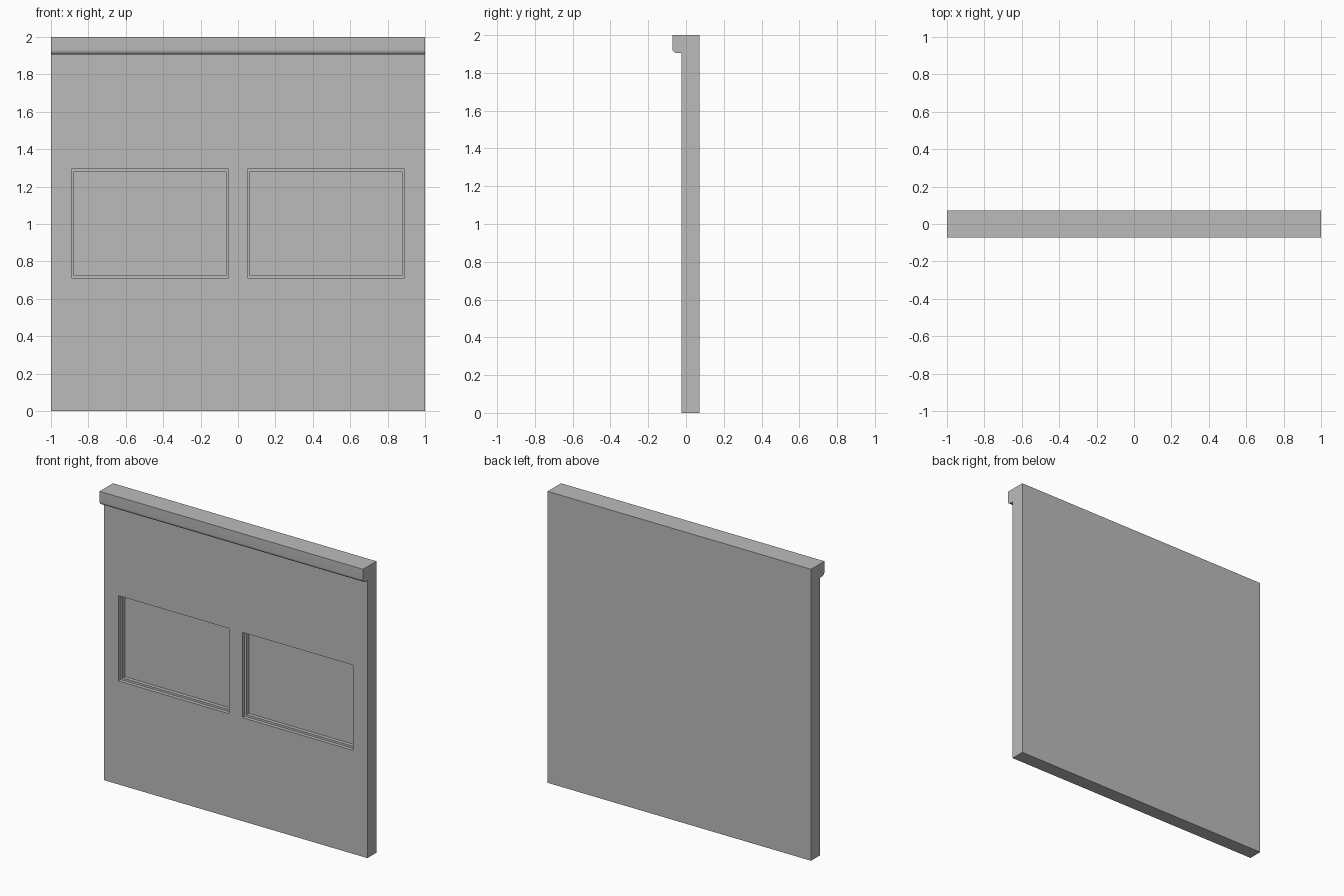
import bpy, bmesh
from math import sin, cos, pi, radians
from mathutils import Vector

cube = bpy.data.objects.get("Cube")
if cube:
    bpy.data.objects.remove(cube, do_unlink=True)

HALF_WIDTH, HEIGHT = 1.0, 2.0
BACK, WALL_FRONT, LEDGE_FRONT = 0.0725, -0.025, -0.0725
LEDGE_BOTTOM, RADIUS = 1.905, 0.025
PANEL_X, PANEL_Z = (0.05, 0.89), (0.71, 1.295)
STEP_WIDTH, STEP_DEPTH = 0.02, 0.025

# Plain grey finish
grey = bpy.data.materials.new("grey")
grey.use_nodes = True
colour = (0.5, 0.5, 0.5, 1)
grey.diffuse_color = colour
grey.node_tree.nodes["Principled BSDF"].inputs["Base Color"].default_value = colour

# Side profile (y, z): slab with an overhanging ledge, rounded underneath
profile = [(BACK, 0), (BACK, HEIGHT), (LEDGE_FRONT, HEIGHT)]
for i in range(9):
    a = pi / 2 * i / 8
    profile.append((LEDGE_FRONT + RADIUS * (1 - cos(a)),
                    LEDGE_BOTTOM + RADIUS * (1 - sin(a))))
profile += [(WALL_FRONT, LEDGE_BOTTOM), (WALL_FRONT, 0)]

bm = bmesh.new()
end = bm.faces.new([bm.verts.new((-HALF_WIDTH, y, z)) for y, z in profile])
extruded = bmesh.ops.extrude_face_region(bm, geom=[end])["geom"]
bmesh.ops.translate(bm, vec=(2 * HALF_WIDTH, 0, 0),
                    verts=[v for v in extruded if isinstance(v, bmesh.types.BMVert)])
bmesh.ops.recalc_face_normals(bm, faces=bm.faces)


def front_faces():
    return [f for f in bm.faces if f.normal.y < -0.99
            and abs(f.calc_center_median().y - WALL_FRONT) < 0.001]


def cut_front(point, normal):
    """Score a straight line across the front of the slab."""
    faces = front_faces()
    geom = faces + list({e for f in faces for e in f.edges})
    geom += list({v for f in faces for v in f.verts})
    bmesh.ops.bisect_plane(bm, geom=geom, plane_co=point, plane_no=normal)


for z in PANEL_Z:
    cut_front(Vector((0, 0, z)), Vector((0, 0, 1)))
for x in PANEL_X:
    for side in (-1, 1):
        cut_front(Vector((side * x, 0, 0)), Vector((1, 0, 0)))

# Two stepped recessed panels
panels = []
for f in front_faces():
    c = f.calc_center_median()
    if PANEL_X[0] < abs(c.x) < PANEL_X[1] and PANEL_Z[0] < c.z < PANEL_Z[1]:
        panels.append(f)
for thickness, depth in ((0, STEP_DEPTH), (STEP_WIDTH, 0), (0, STEP_DEPTH)):
    bmesh.ops.inset_individual(bm, faces=panels, thickness=thickness, depth=-depth)
bm.normal_update()

mesh = bpy.data.meshes.new("wall_panel")
bm.to_mesh(mesh)
bm.free()
mesh.materials.append(grey)
wall = bpy.data.objects.new("wall_panel", mesh)
bpy.context.collection.objects.link(wall)

bpy.ops.object.select_all(action='DESELECT')
wall.select_set(True)
bpy.context.view_layer.objects.active = wall
bpy.ops.object.shade_smooth_by_angle(angle=radians(30))
